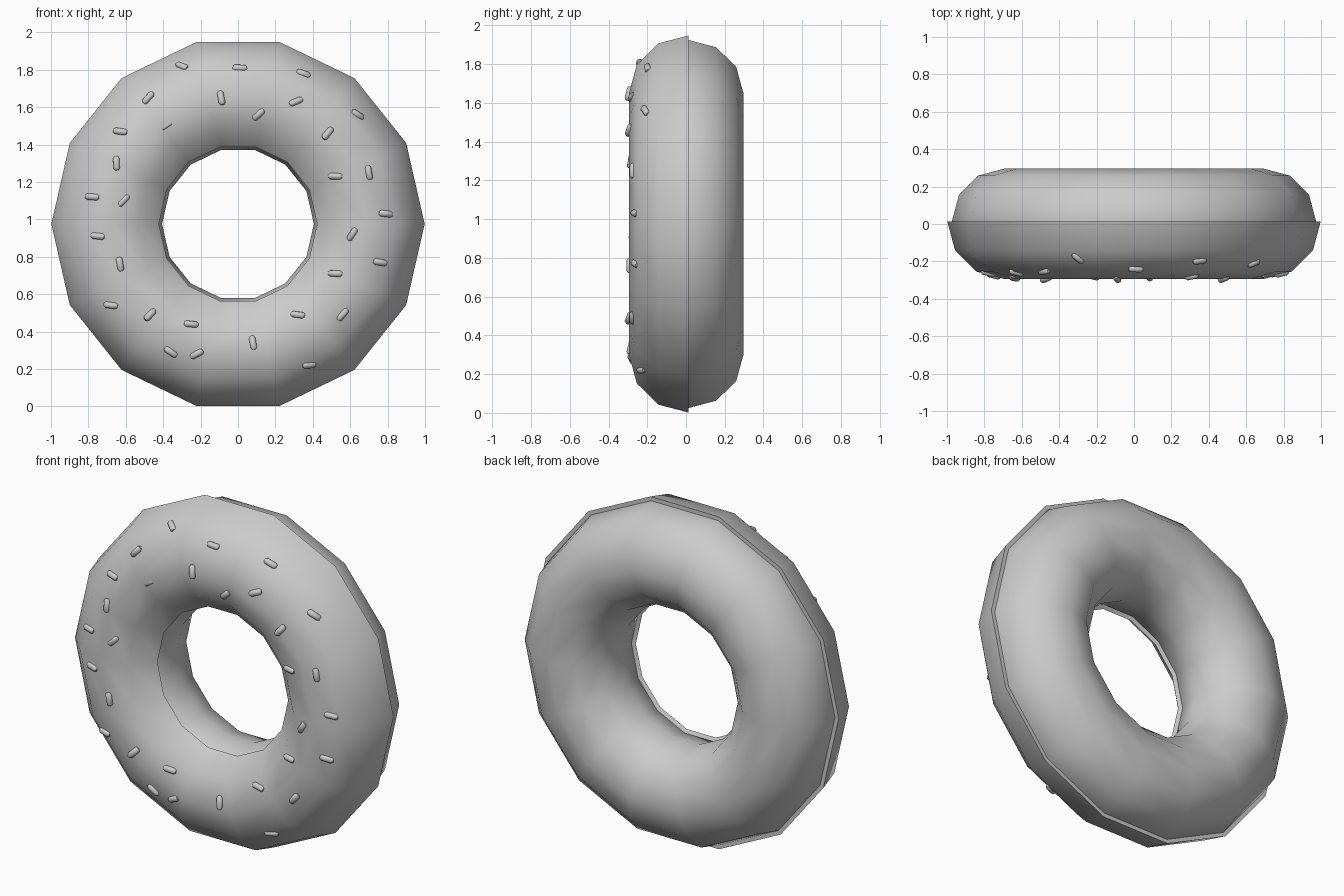
import bpy, bmesh, math
from mathutils import Matrix, Vector
from mathutils.bvhtree import BVHTree

if "Cube" in bpy.data.objects:
    bpy.data.objects.remove(bpy.data.objects["Cube"])

SEGS, MAJOR, YC, ZC = 14, 0.69, 0.013, 0.975
DOUGH_R, ICING_R = 0.284, 0.308


def ring_point(radius, deg):
    # (distance from axis, depth) on the tube cross-section
    a = math.radians(deg)
    return MAJOR + radius * math.cos(a), YC + radius * math.sin(a)


def finish(bm, name, angle):
    bmesh.ops.recalc_face_normals(bm, faces=bm.faces)
    mesh = bpy.data.meshes.new(name)
    bm.to_mesh(mesh)
    bm.free()
    obj = bpy.data.objects.new(name, mesh)
    bpy.context.collection.objects.link(obj)
    bpy.ops.object.select_all(action='DESELECT')
    obj.select_set(True)
    bpy.context.view_layer.objects.active = obj
    bpy.ops.object.shade_smooth_by_angle(angle=math.radians(angle))
    return obj


def revolve(name, profile):
    # sweep a closed cross-section around the y axis
    bm = bmesh.new()
    rings = []
    for i in range(SEGS):
        t = math.tau * i / SEGS
        rings.append([bm.verts.new((r * math.cos(t), y, ZC + r * math.sin(t)))
                      for r, y in profile])
    n = len(profile)
    for i in range(SEGS):
        a, b = rings[i], rings[(i + 1) % SEGS]
        for j in range(n):
            k = (j + 1) % n
            bm.faces.new((a[j], b[j], b[k], a[k]))
    return finish(bm, name, 50)


# Dough ring
revolve("dough", [ring_point(DOUGH_R, 30 * i) for i in range(12)])

# Icing shell over the front half, stopping just inside the hole
angles = [-30 * i for i in range(6)]
outer = [ring_point(ICING_R, a) for a in angles]
inner = [ring_point(DOUGH_R - 0.004, a) for a in reversed(angles)]
icing = revolve("icing", outer + inner)
tree = BVHTree.FromObject(icing, bpy.context.evaluated_depsgraph_get())

# Sprinkles: x, z, angle in the front plane
sprinkles = [
    (-.30, 1.82, -40), (.01, 1.81, -5), (.35, 1.78, -15), (-.48, 1.65, 50),
    (-.09, 1.65, 100), (.31, 1.63, 25), (.11, 1.56, 45), (.64, 1.56, -15),
    (-.63, 1.47, -10), (-.38, 1.50, 35), (.48, 1.46, 50), (-.65, 1.30, 95),
    (.52, 1.23, 0), (.70, 1.25, 100), (-.78, 1.12, -5), (-.61, 1.10, 45),
    (.79, 1.03, -5), (.61, .92, 55), (-.75, .91, -5), (-.63, .76, 100),
    (.76, .77, -10), (.52, .71, -5), (-.68, .54, -5), (-.47, .49, 45),
    (-.25, .44, -5), (.32, .49, -10), (.56, .49, 50), (.08, .34, 100),
    (-.36, .29, -35), (-.22, .28, 30), (.38, .22, -15)]
sunken = {9: 0.014, 15: 0.008}

bm = bmesh.new()
for i, (x, z, deg) in enumerate(sprinkles):
    hit, normal, _, _ = tree.ray_cast(Vector((x, -1, z)), Vector((0, 1, 0)))
    if hit is None:
        continue
    a = math.radians(deg)
    along = Vector((math.cos(a), 0, math.sin(a)))
    along = (along - normal * along.dot(normal)).normalized()
    side = normal.cross(along)
    centre = hit - normal * sunken.get(i, 0.002)
    # eight-sided pellet with tapered ends
    rings = []
    for d, r in ((-.038, .010), (-.027, .018), (.027, .018), (.038, .010)):
        rings.append([bm.verts.new(centre + along * d
                                   + side * r * math.cos(math.tau * k / 8)
                                   + normal * r * math.sin(math.tau * k / 8))
                      for k in range(8)])
    for p, q in zip(rings, rings[1:]):
        for k in range(8):
            m = (k + 1) % 8
            bm.faces.new((p[k], p[m], q[m], q[k]))
    bm.faces.new(rings[0])
    bm.faces.new(rings[-1])
finish(bm, "sprinkles", 50)
